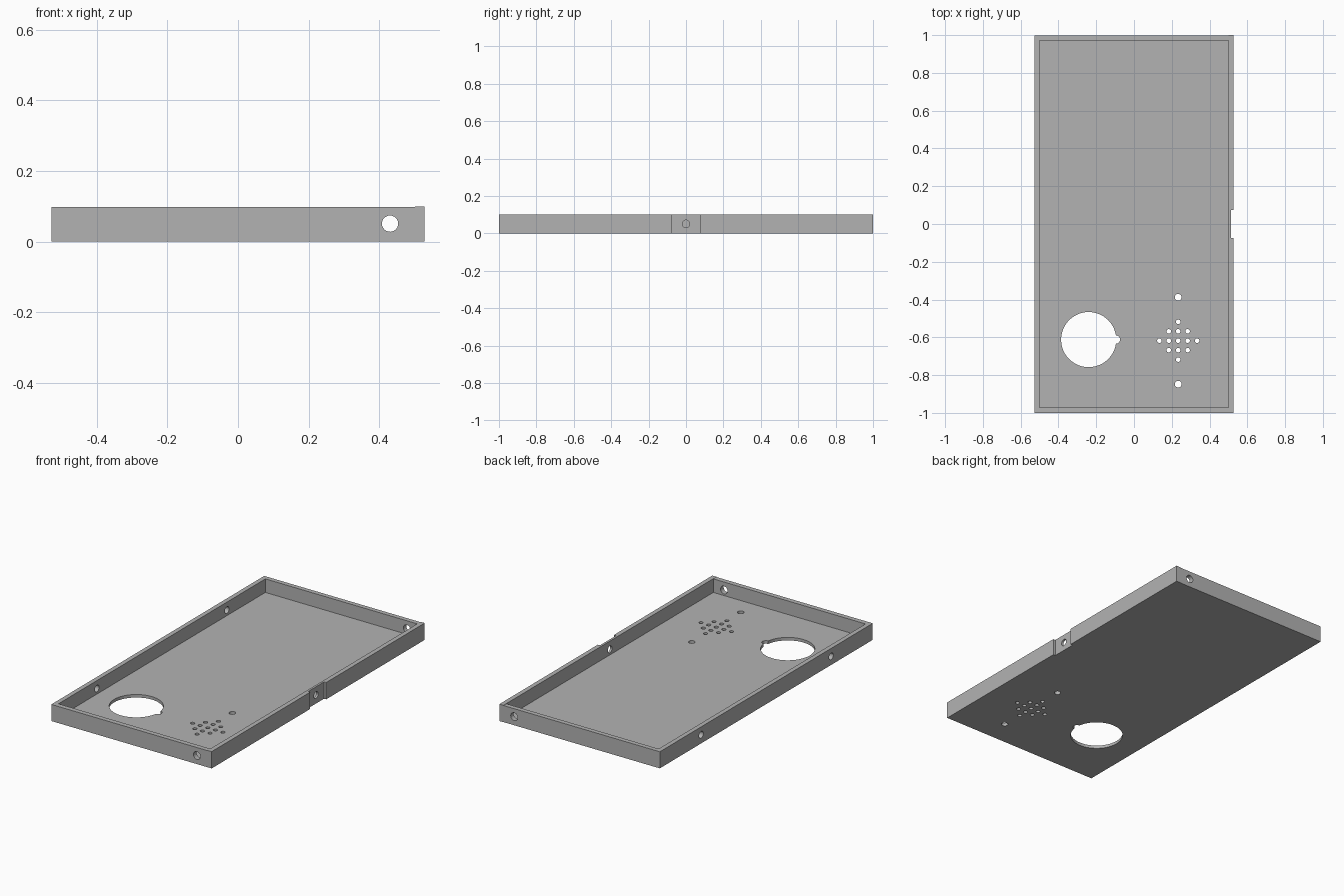
import bpy
import math
from mathutils import Vector

old = bpy.data.objects.get("Cube")
if old:
    bpy.data.objects.remove(old, do_unlink=True)

HALF_W, HALF_L, HEIGHT = 0.527, 1.0, 0.1
IN_W, IN_L, FLOOR = 0.5, 0.971, 0.018
STEP = 0.0015  # tray sits a hair inside the side rail

grey = bpy.data.materials.new("grey plastic")
grey.use_nodes = True
colour = (0.45, 0.45, 0.45, 1)
grey.diffuse_color = colour
grey.node_tree.nodes["Principled BSDF"].inputs["Base Color"].default_value = colour


def box(name, low, high):
    low, high = Vector(low), Vector(high)
    bpy.ops.mesh.primitive_cube_add(size=1, location=(low + high) / 2)
    ob = bpy.context.object
    ob.name = name
    ob.scale = high - low
    bpy.ops.object.transform_apply(location=True, rotation=True, scale=True)
    return ob


def drill(axis, centre, radius, depth=0.1):
    """Round cutter along the given axis."""
    turn = {"X": (0, math.pi / 2, 0), "Y": (math.pi / 2, 0, 0), "Z": (0, 0, 0)}[axis]
    bpy.ops.mesh.primitive_cylinder_add(vertices=48 if radius > 0.1 else 24, radius=radius,
                                        depth=depth, location=centre, rotation=turn)
    return bpy.context.object


def cut(target, cutter):
    cutter.hide_render = True
    mod = target.modifiers.new("cut", "BOOLEAN")
    mod.operation = "DIFFERENCE"
    mod.solver = "EXACT"
    mod.object = cutter
    bpy.ops.object.select_all(action="DESELECT")
    bpy.context.view_layer.objects.active = target
    target.select_set(True)
    bpy.ops.object.modifier_apply(modifier=mod.name)
    bpy.data.objects.remove(cutter, do_unlink=True)


def finish(ob):
    ob.data.materials.clear()
    ob.data.materials.append(grey)
    bpy.ops.object.select_all(action="DESELECT")
    bpy.context.view_layer.objects.active = ob
    ob.select_set(True)
    bpy.ops.object.shade_smooth_by_angle(angle=math.radians(30))


# Tray: floor and three walls, open towards the side rail
tray = box("tray", (-HALF_W, -HALF_L, 0), (IN_W, HALF_L - STEP, HEIGHT - STEP))
cut(tray, box("cavity", (-IN_W, -IN_L, FLOOR), (0.6, IN_L, 0.2)))

# Keyed round opening in the floor
cut(tray, drill("Z", (-0.24, -0.612, 0), 0.146))
cut(tray, drill("Z", (-0.096, -0.612, 0), 0.022))

# Diamond grille of small holes with a mounting hole on either side
GRILLE_X, GRILLE_Y = 0.234, -0.618
for i in range(-2, 3):
    for j in range(-2, 3):
        if abs(i) + abs(j) <= 2:
            cut(tray, drill("Z", (GRILLE_X + 0.05 * i, GRILLE_Y + 0.05 * j, 0), 0.012))
for side in (-1, 1):
    cut(tray, drill("Z", (GRILLE_X, GRILLE_Y + 0.23 * side, 0), 0.018))

# Holes through the end walls and the left-hand long wall
for side in (-1, 1):
    cut(tray, drill("Y", (0.43, side * 0.985, 0.051), 0.023))
    cut(tray, drill("X", (-0.514, side * 0.61, 0.051), 0.02))
finish(tray)

# Side rail with a shallow recess and a central hole
rail = box("side_rail", (IN_W, -HALF_L, 0), (HALF_W, HALF_L, HEIGHT))
cut(rail, box("recess", (0.513, -0.075, -0.1), (0.6, 0.075, 0.2)))
cut(rail, drill("X", (0.514, 0, 0.051), 0.02))
finish(rail)
